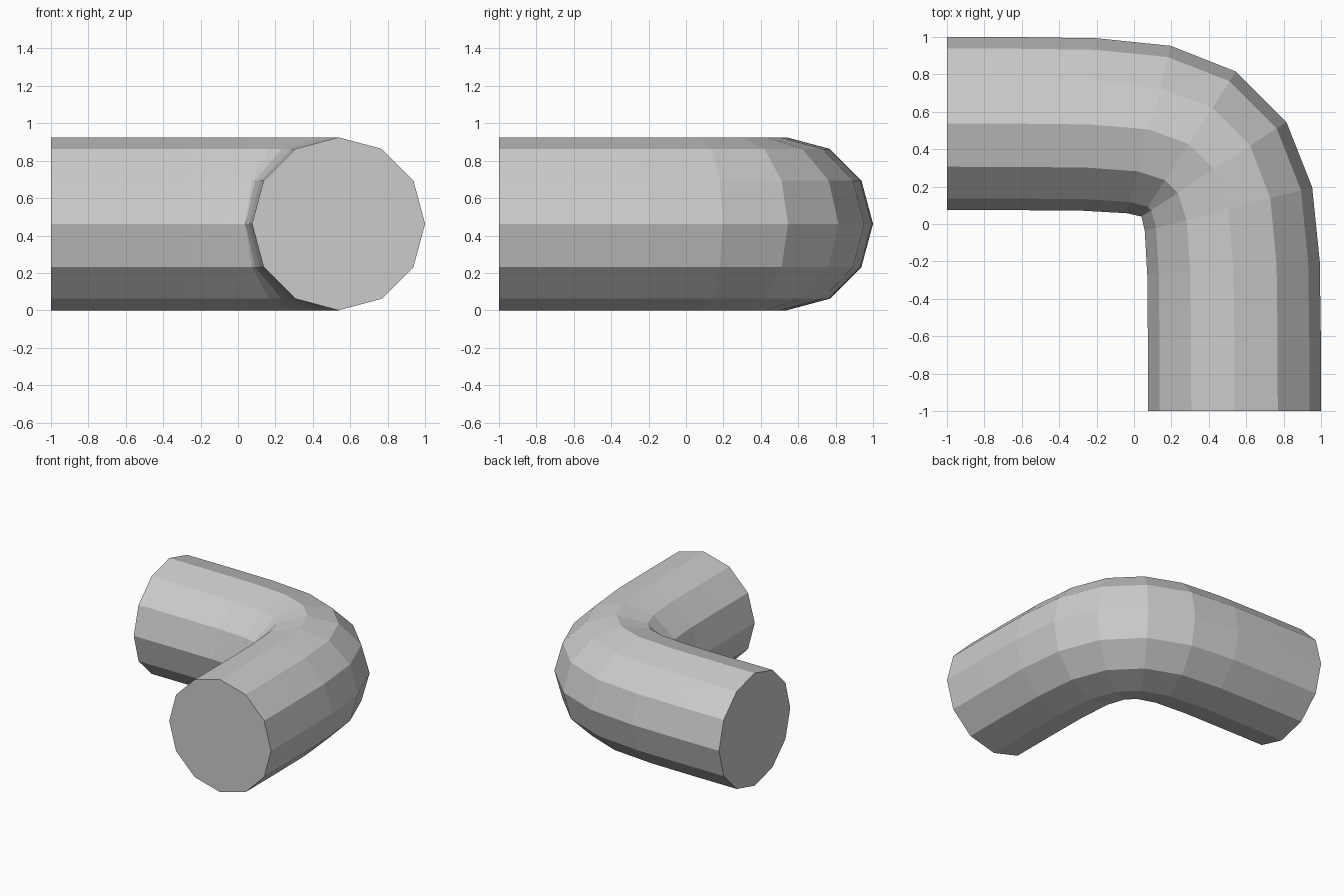
import bpy, bmesh
from math import cos, sin, pi, radians

if "Cube" in bpy.data.objects:
    bpy.data.objects.remove(bpy.data.objects["Cube"])

R, SIDES = 0.4625, 12
C = 1 - R  # centreline offset of the straight arms

# Half of the bend: ring centre x, y and ring tilt in degrees (front arm to corner)
half = [(C, -1.0, 0), (C - 0.001, -0.61, 0.8), (0.532, -0.235, 4.5),
        (0.505, 0.08, 14.6), (0.4275, 0.2925, 33.1)]
# The other half is mirrored across the diagonal
path = half + [(y, x, 90 - a) for x, y, a in reversed(half)]

bm = bmesh.new()
rings = []
for x, y, a in path:
    a = radians(a)
    ring = []
    for i in range(SIDES):
        t = 2 * pi * i / SIDES
        d = R * cos(t)
        ring.append(bm.verts.new((x + d * cos(a), y + d * sin(a), R + R * sin(t))))
    rings.append(ring)

# Pipe walls
for r0, r1 in zip(rings, rings[1:]):
    for i in range(SIDES):
        j = (i + 1) % SIDES
        bm.faces.new((r0[i], r0[j], r1[j], r1[i]))

# Flat end caps
bm.faces.new(rings[0])
bm.faces.new(rings[-1])
bmesh.ops.recalc_face_normals(bm, faces=bm.faces)

mesh = bpy.data.meshes.new("pipe_elbow")
bm.to_mesh(mesh)
bm.free()
bpy.context.collection.objects.link(bpy.data.objects.new("pipe_elbow", mesh))
